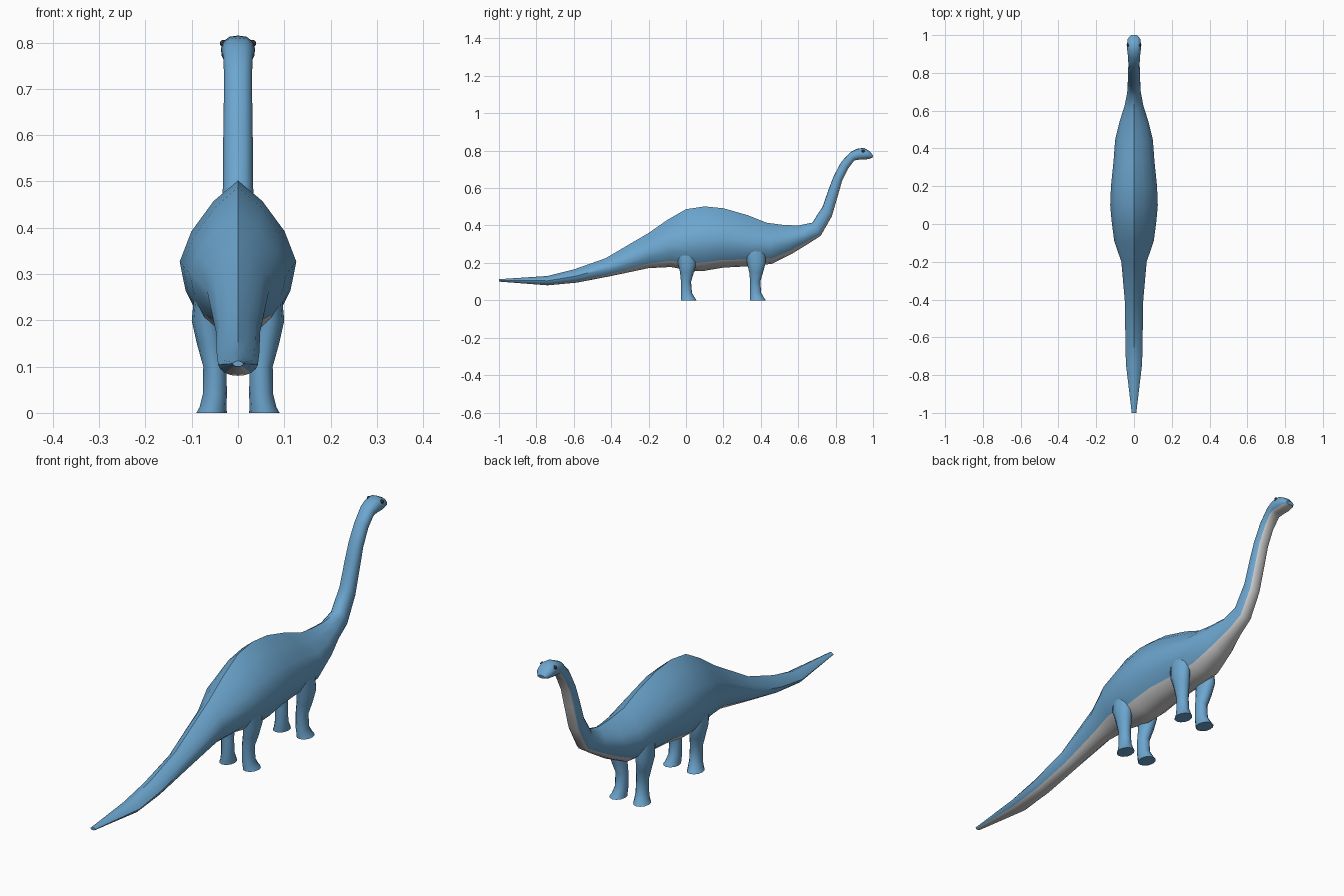
import bpy, bmesh, math
from mathutils import Vector

if "Cube" in bpy.data.objects:
    bpy.data.objects.remove(bpy.data.objects["Cube"])


def material(name, rgb):
    m = bpy.data.materials.new(name)
    m.diffuse_color = (*rgb, 1)
    m.use_nodes = True
    m.node_tree.nodes["Principled BSDF"].inputs["Base Color"].default_value = m.diffuse_color
    return m


BLUE = material("blue_skin", (0.15, 0.38, 0.62))
PALE = material("pale_belly", (0.75, 0.75, 0.77))
DARK = material("dark_eye", (0.04, 0.03, 0.03))


def loft(name, rings, mats, belly=()):
    """Skin closed rings together and cap both ends."""
    bm = bmesh.new()
    vs = [[bm.verts.new(p) for p in r] for r in rings]
    n = len(rings[0])
    for a, b in zip(vs, vs[1:]):
        for i in range(n):
            j = (i + 1) % n
            f = bm.faces.new((a[i], a[j], b[j], b[i]))
            f.material_index = 1 if i in belly else 0
    bm.faces.new(vs[0])
    bm.faces.new(vs[-1])
    bmesh.ops.recalc_face_normals(bm, faces=bm.faces)
    me = bpy.data.meshes.new(name)
    bm.to_mesh(me)
    bm.free()
    ob = bpy.data.objects.new(name, me)
    bpy.context.collection.objects.link(ob)
    for m in mats:
        me.materials.append(m)
    smooth(ob, 45)
    return ob


def smooth(ob, deg):
    bpy.ops.object.select_all(action='DESELECT')
    ob.select_set(True)
    bpy.context.view_layer.objects.active = ob
    bpy.ops.object.shade_smooth_by_angle(angle=math.radians(deg))


# Half cross-sections (width, height), top to bottom: ridged torso, rounder neck
KEEL = [(0, 1), (.42, .87), (.8, .68), (1, .49), (.9, .31), (.66, .13), (.36, .03), (0, 0)]
ROUND = [(0, 1), (.5, .96), (.85, .8), (1, .55), (.95, .3), (.75, .12), (.42, .02), (0, 0)]

# Body from tail tip to snout: top y, top z, bottom y, bottom z, half width
BODY = [
    (-1, .113, -1, .10, .012),
    (-.74, .13, -.74, .08, .043),
    (-.6, .165, -.58, .095, .046),
    (-.43, .225, -.4, .13, .048),
    (-.2, .36, -.2, .172, .067),
    (-.1, .43, -.08, .178, .105),
    (0, .487, .04, .155, .119),
    (.1, .502, .1, .158, .126),
    (.2, .492, .2, .175, .122),
    (.33, .455, .34, .182, .108),
    (.43, .415, .46, .195, .10),
    (.52, .403, .56, .245, .077),
    (.6, .40, .65, .30, .05),
    (.675, .415, .72, .345, .036),
    (.73, .50, .78, .45, .033),
    (.765, .60, .815, .57, .032),
    (.79, .665, .835, .64, .031),
    (.83, .74, .868, .705, .03),
    (.88, .793, .90, .748, .032),
    (.915, .81, .925, .752, .036),
    (.95, .815, .955, .752, .037),
    (.978, .80, .982, .757, .033),
    (1.0, .776, .997, .762, .018),
]


def body_ring(ty, tz, by, bz, w):
    top, bot = Vector((0, ty, tz)), Vector((0, by, bz))
    prof = ROUND if ty > .65 else KEEL
    right = [bot.lerp(top, h) + Vector((x * w, 0, 0)) for x, h in prof]
    left = [Vector((-p.x, p.y, p.z)) for p in right[-2:0:-1]]
    return right + left


loft("body", [body_ring(*r) for r in BODY], [BLUE, PALE], belly=(5, 6, 7, 8))

# Legs: z, centre y, radius y, centre x, radius x
LEG = [
    (0, .014, .042, .057, .033),
    (.012, .010, .038, .054, .029),
    (.04, .002, .030, .050, .026),
    (.10, 0, .027, .050, .025),
    (.15, .005, .037, .059, .030),
    (.20, .006, .050, .067, .033),
    (.27, 0, .055, .065, .028),
]


def leg(name, side, y0):
    rings = []
    for z, cy, ry, cx, rx in LEG:
        rings.append([(side * (cx + rx * math.cos(t)), y0 + cy + ry * math.sin(t), z)
                      for t in (2 * math.pi * k / 12 for k in range(12))])
    loft(name, rings, [BLUE])


for side, label in ((1, "right"), (-1, "left")):
    leg("hind_leg_" + label, side, 0)
    leg("front_leg_" + label, side, .37)
    # Eye
    bpy.ops.mesh.primitive_uv_sphere_add(segments=12, ring_count=8, radius=.008,
                                         location=(side * .031, .947, .798))
    eye = bpy.context.object
    eye.name = "eye_" + label
    eye.data.materials.append(DARK)
    smooth(eye, 60)
